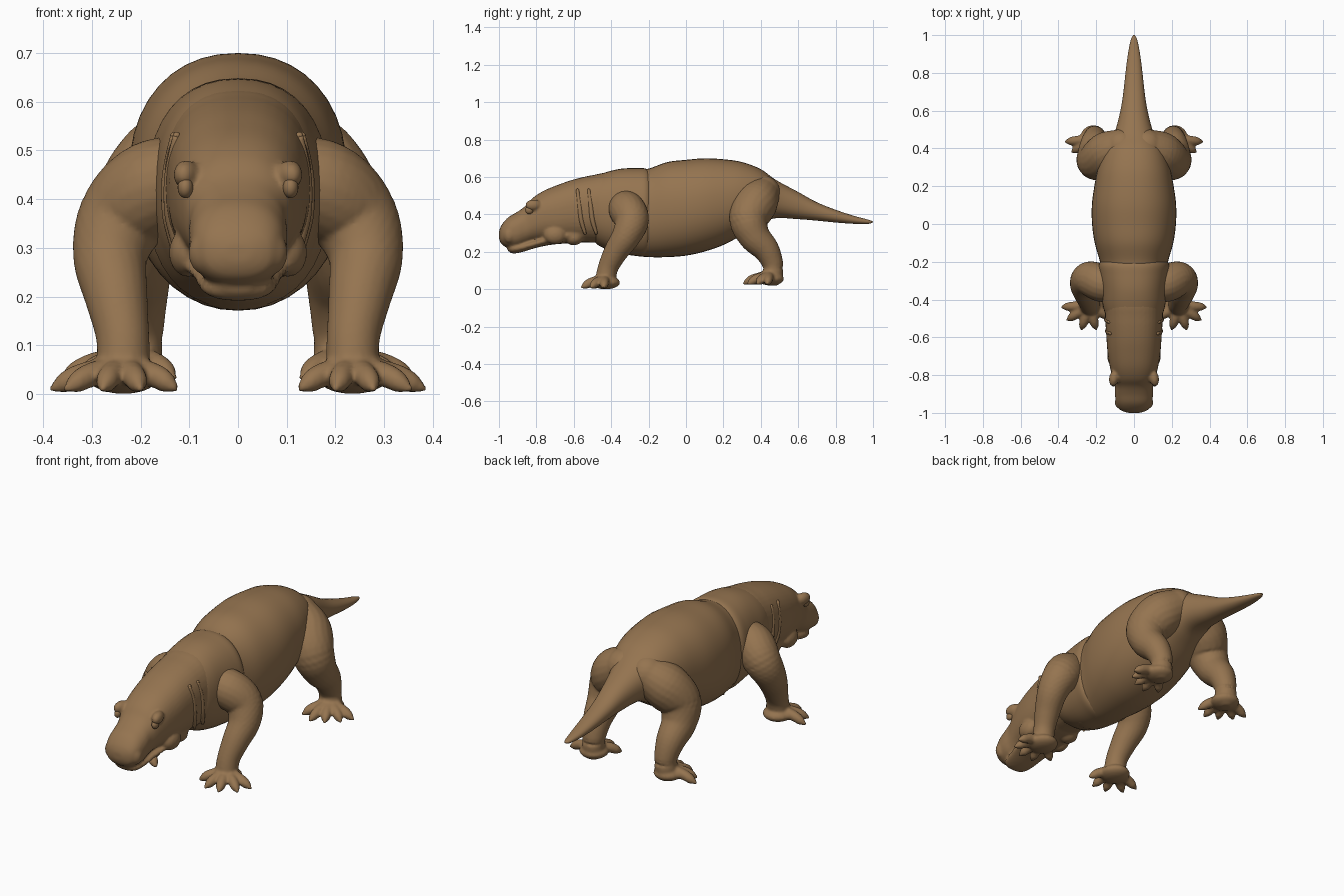
import bpy, bmesh, math
from mathutils import Vector, Matrix

cube = bpy.data.objects.get("Cube")
if cube:
    bpy.data.objects.remove(cube, do_unlink=True)

hide = bpy.data.materials.new("brown hide")
hide.use_nodes = True
hide.diffuse_color = (0.30, 0.175, 0.08, 1)
hide.node_tree.nodes["Principled BSDF"].inputs["Base Color"].default_value = hide.diffuse_color


def spline(points, steps):
    """Smooth curve through points of any number of values."""
    out = []
    for i in range(len(points) - 1):
        quad = [points[max(0, min(len(points) - 1, i + k))] for k in (-1, 0, 1, 2)]
        for s in range(steps):
            t = s / steps
            out.append([b + 0.5 * t * (c - a + t * (2*a - 5*b + 4*c - d + t * (3*(b - c) + d - a)))
                        for a, b, c, d in zip(*quad)])
    return out + [list(points[-1])]


def skin(bm, rings):
    loops = [[bm.verts.new(p) for p in ring] for ring in rings]
    n = len(loops[0])
    for a, b in zip(loops, loops[1:]):
        for i in range(n):
            bm.faces.new((a[i], a[(i + 1) % n], b[(i + 1) % n], b[i]))
    bm.faces.new(loops[0][::-1])
    bm.faces.new(loops[-1])


def loft(bm, stations, power=2.2, n=40):
    """Rounded sections along y: (y, top, bottom, half width)."""
    def bend(v):
        return math.copysign(abs(v) ** (2 / power), v)
    rings = []
    for y, top, bottom, w in spline(stations, 5):
        mid, h = (top + bottom) / 2, (top - bottom) / 2
        rings.append([(w * bend(math.cos(a)), y, mid + h * bend(math.sin(a)))
                      for a in (math.tau * i / n for i in range(n))])
    skin(bm, rings)


def ball(bm, centre, size, turn=0):
    m = Matrix.Translation(centre) @ Matrix.Rotation(turn, 4, "Z") @ Matrix.Diagonal((*size, 1))
    bmesh.ops.create_uvsphere(bm, u_segments=20, v_segments=12, radius=1, matrix=m)


def limb(bm, path, n=20):
    """Tapered round tube: (x, y, z, radius), with rounded ends."""
    pts = spline(path, 6)
    rings = []
    for i, (x, y, z, r) in enumerate(pts):
        a, b = pts[max(i - 1, 0)], pts[min(i + 1, len(pts) - 1)]
        q = (Vector(b[:3]) - Vector(a[:3])).to_track_quat("Z", "Y")
        rings.append([Vector((x, y, z)) + q @ Vector((r * math.cos(t), r * math.sin(t), 0))
                      for t in (math.tau * k / n for k in range(n))])
    skin(bm, rings)
    for end in (pts[0], pts[-1]):
        ball(bm, end[:3], (end[3],) * 3)


def finish(name, bm, voxel=0, smooth=0, mirror=False):
    bmesh.ops.recalc_face_normals(bm, faces=bm.faces)
    mesh = bpy.data.meshes.new(name)
    bm.to_mesh(mesh)
    bm.free()
    mesh.materials.append(hide)
    ob = bpy.data.objects.new(name, mesh)
    bpy.context.collection.objects.link(ob)
    for p in mesh.polygons:
        p.use_smooth = True
    if mirror:
        ob.modifiers.new("mirror", "MIRROR").use_mirror_merge = False
    if voxel:
        rm = ob.modifiers.new("blend", "REMESH")
        rm.mode = "VOXEL"
        rm.voxel_size = voxel
        rm.use_smooth_shade = True
        sm = ob.modifiers.new("soften", "SMOOTH")
        sm.factor = 0.5
        sm.iterations = smooth
    return ob


# Barrel trunk running into the tail
bm = bmesh.new()
loft(bm, [(-.46, .46, .32, .02), (-.44, .54, .235, .10), (-.38, .60, .195, .145),
          (-.28, .635, .18, .168), (-.2, .645, .172, .18), (-.1, .68, .172, .208),
          (0, .692, .18, .222), (.1, .70, .202, .223), (.2, .695, .237, .21),
          (.3, .68, .29, .19), (.4, .642, .35, .155), (.48, .585, .38, .105),
          (.6, .52, .375, .072), (.7, .465, .367, .056), (.8, .425, .357, .045),
          (.9, .392, .35, .032), (.975, .372, .35, .017), (1.0, .362, .358, .004)])
finish("trunk_and_tail", bm)

# Loose collar of skin around the neck and shoulders
bm = bmesh.new()
loft(bm, [(-.5, .54, .30, .10), (-.485, .60, .25, .145), (-.43, .625, .215, .165),
          (-.35, .644, .19, .174), (-.27, .648, .18, .184), (-.215, .645, .178, .186),
          (-.18, .62, .20, .16)], 2.3)
finish("shoulder_collar", bm)

# Head with snout, lower jaw, cheeks and brows
bm = bmesh.new()
loft(bm, [(-1.0, .31, .27, .03), (-.985, .345, .24, .072), (-.95, .385, .222, .094),
          (-.9, .415, .222, .101), (-.86, .445, .235, .101), (-.82, .488, .25, .112),
          (-.76, .527, .255, .127), (-.68, .56, .25, .14), (-.6, .587, .252, .146),
          (-.5, .61, .25, .152), (-.4, .62, .25, .15), (-.36, .54, .32, .1)], 2.35)
loft(bm, [(-.955, .225, .21, .03), (-.93, .24, .192, .064), (-.88, .25, .198, .08),
          (-.8, .27, .222, .094), (-.72, .30, .238, .115), (-.64, .33, .245, .12),
          (-.56, .34, .25, .11), (-.5, .34, .27, .08)])
for s in (-1, 1):
    ball(bm, (s * .106, -.815, .45), (.026, .045, .03), s * .2)   # brow
    ball(bm, (s * .102, -.70, .29), (.04, .06, .05))              # cheek
    ball(bm, (s * .068, -.945, .29), (.034, .035, .045))          # nostril swell
    ball(bm, (s * .07, -.6, .275), (.05, .05, .04))               # throat fold
finish("head", bm, .007, 5)

# Eyes
bm = bmesh.new()
ball(bm, (.108, -.838, .424), (.016, .022, .022))
finish("eyes", bm, mirror=True)

# Soft skin folds on the sides of the neck
bm = bmesh.new()
for y, x in ((-.57, .138), (-.51, .143)):
    limb(bm, [(x - .012, y - .01, .53, .008), (x, y, .45, .013), (x, y + .01, .37, .013),
              (x - .012, y + .03, .30, .008)], 12)
finish("neck_folds", bm, mirror=True)


def leg(name, path, palm, size, tips, floor):
    bm = bmesh.new()
    limb(bm, path)
    ball(bm, palm, size)
    px, py, pz = palm
    for tx, ty in tips:                                           # clawed toes
        dx, dy = tx - px, ty - py
        limb(bm, [(px + dx * .3, py + dy * .3, pz + .012, .027),
                  (px + dx * .62, py + dy * .62, floor + .036, .025),
                  (px + dx * .82, py + dy * .82, floor + .022, .021),
                  (px + dx * .96, py + dy * .96, floor + .012, .009)], 12)
    for v in bm.verts:                                            # flat sole
        v.co.z = max(v.co.z, floor)
    finish(name, bm, .007, 4, True)


leg("front_legs",
    [(.09, -.33, .44, .085), (.17, -.315, .425, .098), (.235, -.29, .365, .093),
     (.262, -.32, .285, .078), (.25, -.375, .2, .065), (.237, -.415, .12, .055),
     (.235, -.43, .055, .055)],
    (.235, -.43, .036), (.074, .078, .036),
    [(.385, -.44), (.355, -.51), (.28, -.56), (.2, -.56), (.125, -.50)], 0)

leg("hind_legs",
    [(.065, .41, .515, .095), (.14, .375, .46, .115), (.198, .335, .375, .105),
     (.215, .365, .285, .086), (.212, .43, .21, .07), (.208, .465, .13, .056),
     (.212, .462, .07, .056)],
    (.215, .452, .056), (.072, .072, .036),
    [(.365, .435), (.33, .38), (.27, .33), (.2, .305), (.13, .345)], .02)
